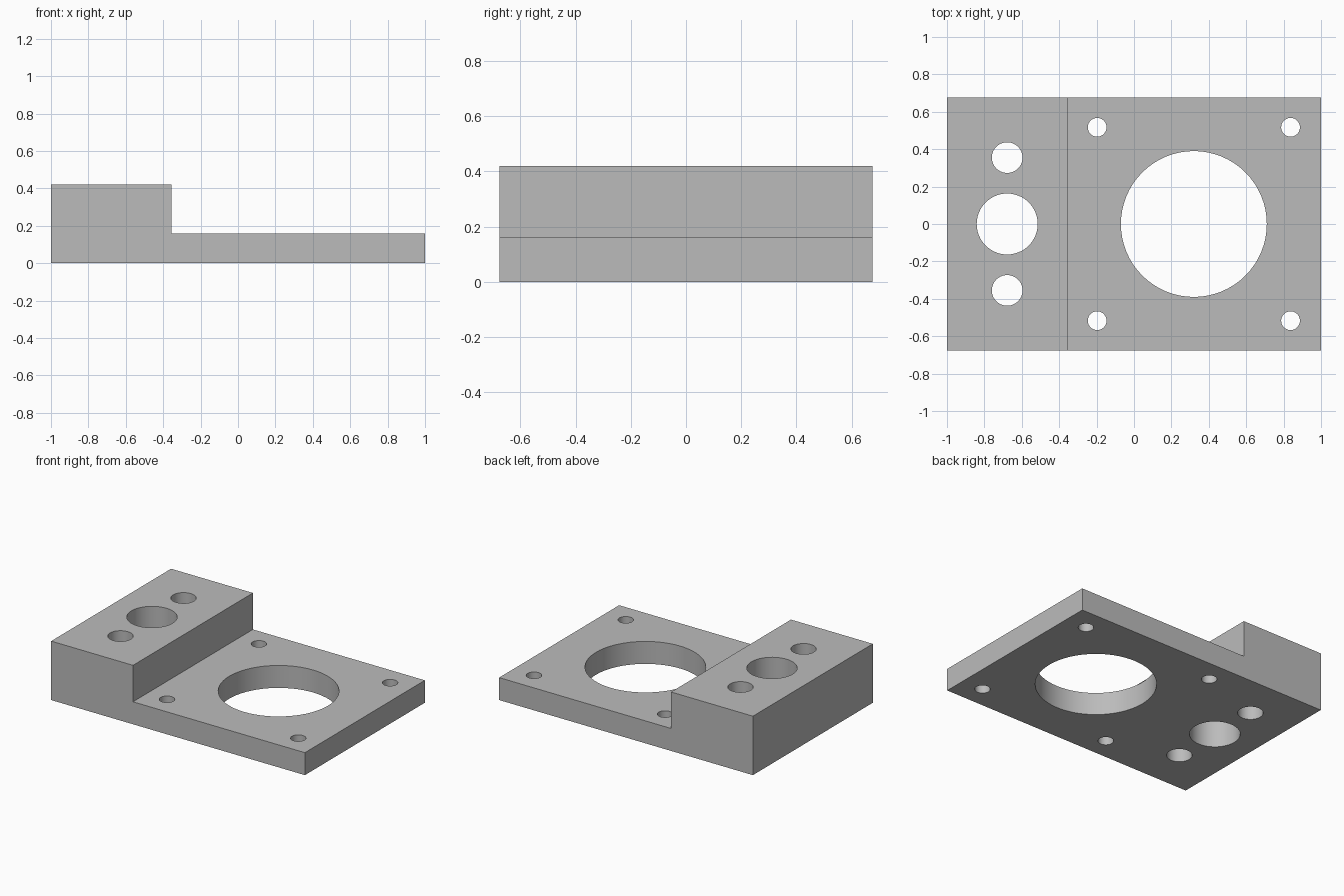
import bpy
import bmesh
from mathutils import Matrix, Vector

cube = bpy.data.objects.get("Cube")
if cube:
    bpy.data.objects.remove(cube, do_unlink=True)

HALF_DEPTH = 0.675
STEP_X = -0.355
PLATE_TOP = 0.16
BLOCK_TOP = 0.42

grey = bpy.data.materials.new("machined_grey")
grey.use_nodes = True
colour = (0.5, 0.5, 0.5, 1)
grey.diffuse_color = colour
grey.node_tree.nodes["Principled BSDF"].inputs["Base Color"].default_value = colour


def make_object(name, bm):
    bmesh.ops.recalc_face_normals(bm, faces=bm.faces)
    mesh = bpy.data.meshes.new(name)
    bm.to_mesh(mesh)
    bm.free()
    mesh.materials.append(grey)
    obj = bpy.data.objects.new(name, mesh)
    bpy.context.collection.objects.link(obj)
    return obj


def add_drill(bm, x, y, radius):
    bmesh.ops.create_cone(bm, cap_ends=True, segments=64, radius1=radius,
                          radius2=radius, depth=2,
                          matrix=Matrix.Translation((x, y, 0)))


# Stepped bracket: side profile extruded from front to back
profile = [(-1, 0), (1, 0), (1, PLATE_TOP), (STEP_X, PLATE_TOP),
           (STEP_X, BLOCK_TOP), (-1, BLOCK_TOP)]
bm = bmesh.new()
face = bm.faces.new([bm.verts.new((x, -HALF_DEPTH, z)) for x, z in profile])
extruded = bmesh.ops.extrude_face_region(bm, geom=[face], use_keep_orig=True)
bmesh.ops.translate(bm, vec=Vector((0, 2 * HALF_DEPTH, 0)),
                    verts=[v for v in extruded["geom"]
                           if isinstance(v, bmesh.types.BMVert)])
bracket = make_object("stepped_mounting_bracket", bm)

# Drills: large plate bore, block bore, and mirrored bolt holes
bm = bmesh.new()
add_drill(bm, 0.32, 0, 0.39)
add_drill(bm, -0.678, 0, 0.163)
for side in (-1, 1):
    add_drill(bm, -0.678, side * 0.355, 0.082)
    for x in (-0.197, 0.837):
        add_drill(bm, x, side * 0.517, 0.05)
drills = make_object("hole_drills", bm)
drills.hide_render = True

# Cut the holes and discard the drills
cut = bracket.modifiers.new("holes", "BOOLEAN")
cut.operation = "DIFFERENCE"
cut.solver = "EXACT"
cut.object = drills
bpy.ops.object.select_all(action="DESELECT")
bracket.select_set(True)
bpy.context.view_layer.objects.active = bracket
bpy.ops.object.modifier_apply(modifier=cut.name)
bpy.data.objects.remove(drills, do_unlink=True)

# Smooth bore walls with crisp edges
bpy.ops.object.shade_smooth_by_angle()
